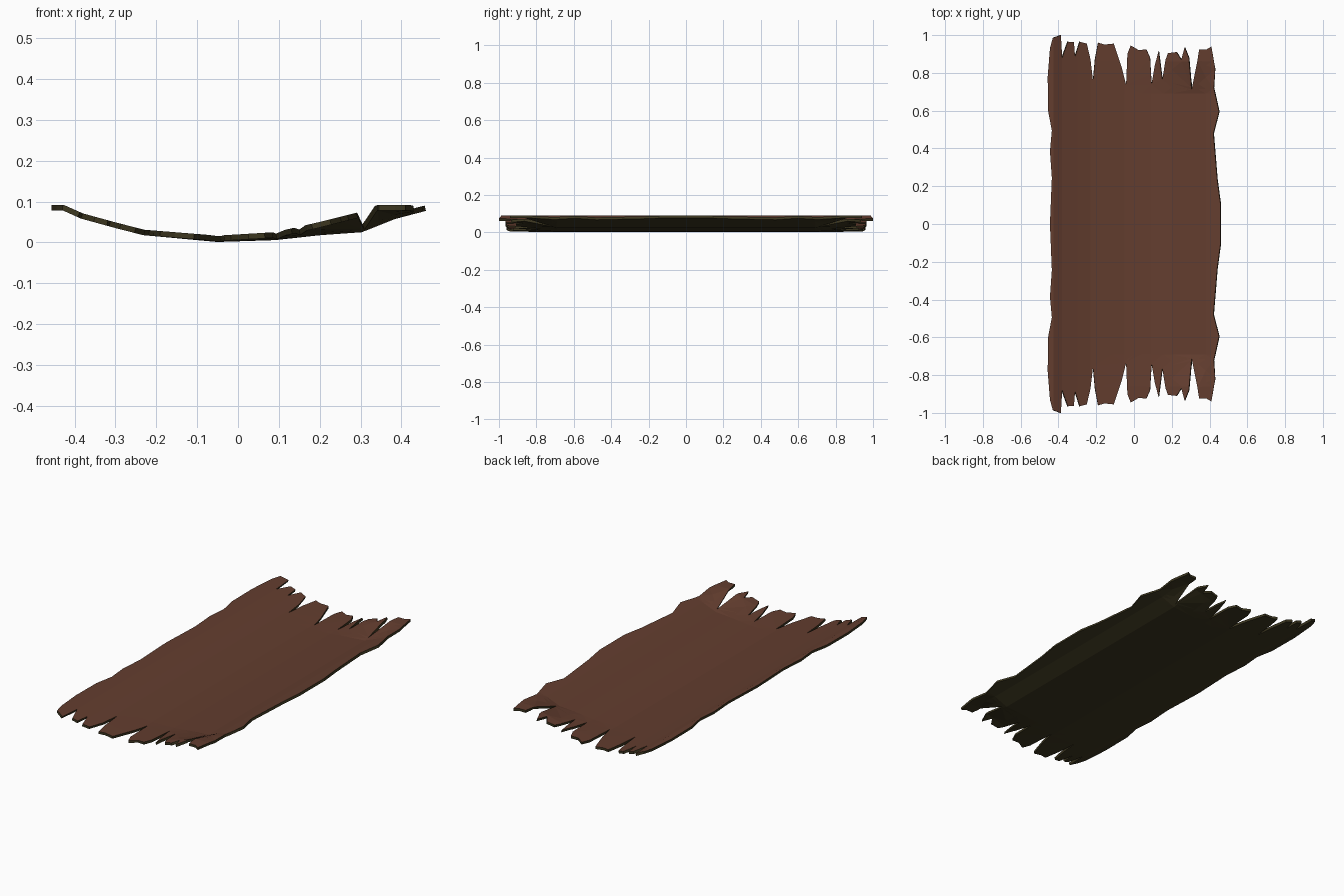
import bpy, bmesh
from mathutils import Vector

if "Cube" in bpy.data.objects:
    bpy.data.objects.remove(bpy.data.objects["Cube"])

# Half outline (y >= 0): left edge, splintered end, right edge
OUTLINE = [
    (-.445, 0), (-.435, .245), (-.445, .385), (-.435, .495), (-.455, .6), (-.457, .78),
    (-.445, .93), (-.43, .985), (-.387, 1), (-.38, .88), (-.35, .965), (-.318, .963),
    (-.312, .885), (-.287, .965), (-.25, .955), (-.23, .87), (-.217, .755), (-.207, .87),
    (-.19, .96), (-.155, .95), (-.107, .955), (-.065, .83), (-.042, .735), (-.035, .9),
    (-.018, .945), (.025, .92), (.065, .925), (.085, .88), (.093, .74), (.11, .84),
    (.13, .915), (.15, .765), (.167, .87), (.18, .905), (.225, .91), (.25, .87),
    (.268, .935), (.29, .88), (.305, .71), (.335, .86), (.345, .925), (.385, .925),
    (.41, .94), (.43, .82), (.422, .72), (.45, .595), (.42, .48), (.44, .235),
    (.457, .11), (.457, 0)]
# Cross-section of the top face: x, height, extra lift of the splintered end
SECTION = [(-.46, .091, 0), (-.425, .091, 0), (-.38, .071, 0), (-.3, .049, 0),
           (-.23, .031, 0), (-.05, .0145, .002), (.09, .019, .006), (.2, .031, .019),
           (.3, .038, .037), (.34, .054, .037), (.38, .07, .021), (.46, .091, 0)]


def height(x, y):
    for (x0, z0, l0), (x1, z1, l1) in zip(SECTION, SECTION[1:]):
        if x <= x1:
            t = (x - x0) / (x1 - x0)
            rise = min(max((y - .69) / .17, 0), 1)
            return min(z0 + t * (z1 - z0) + rise * (l0 + t * (l1 - l0)), .091)
    return SECTION[-1][1]


def material(name, color):
    m = bpy.data.materials.new(name)
    m.diffuse_color = (*color, 1)
    m.use_nodes = True
    m.node_tree.nodes["Principled BSDF"].inputs["Base Color"].default_value = m.diffuse_color
    return m


# Flat sheet cut along the bend lines
bm = bmesh.new()
face = bm.faces.new([bm.verts.new((x, y, 0)) for x, y in OUTLINE])
bmesh.ops.triangulate(bm, faces=[face])
cuts = [((x, 0, 0), (1, 0, 0)) for x, _, _ in SECTION[1:-1]]
cuts += [((0, y, 0), (0, 1, 0)) for y in (.69, .86)]
for co, no in cuts:
    bmesh.ops.bisect_plane(bm, geom=bm.verts[:] + bm.edges[:] + bm.faces[:],
                           dist=1e-5, plane_co=Vector(co), plane_no=Vector(no))
bmesh.ops.triangulate(bm, faces=bm.faces[:])

# Bend to the section, then mirror the other half
for v in bm.verts:
    v.co.z = height(v.co.x, v.co.y)
copy = bmesh.ops.duplicate(bm, geom=bm.verts[:] + bm.edges[:] + bm.faces[:])["geom"]
for g in copy:
    if isinstance(g, bmesh.types.BMVert):
        g.co.y *= -1
bmesh.ops.remove_doubles(bm, verts=bm.verts[:], dist=1e-4)
for f in bm.faces:
    f.normal_update()
    if f.normal.z < 0:
        f.normal_flip()

mesh = bpy.data.meshes.new("bark_slab")
bm.to_mesh(mesh)
bm.free()
slab = bpy.data.objects.new("bark_slab", mesh)
bpy.context.collection.objects.link(slab)
mesh.materials.append(material("wood_top", (.125, .047, .028)))
mesh.materials.append(material("dark_bark", (.045, .037, .014)))

# Bark thickness, dark on the rim and underside
solid = slab.modifiers.new("thickness", 'SOLIDIFY')
solid.thickness = .0135
solid.offset = -1
solid.material_offset = 1
solid.material_offset_rim = 1
